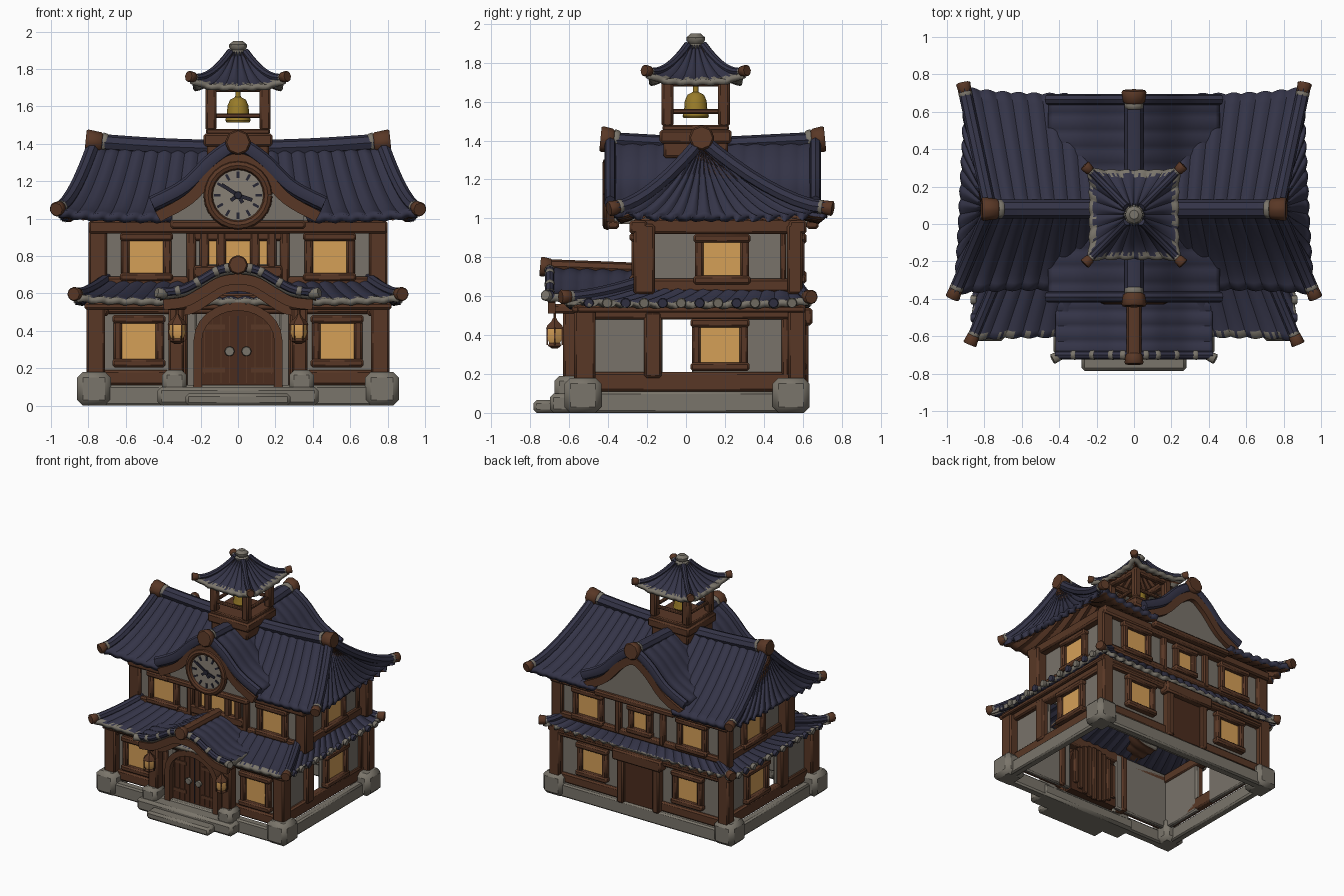
import bpy, bmesh, math, random
from mathutils import Vector as V, Matrix

if "Cube" in bpy.data.objects:
    bpy.data.objects.remove(bpy.data.objects["Cube"])

random.seed(4)

def mat(name, r, g, b):
    m = bpy.data.materials.new(name)
    m.diffuse_color = [(c / 255) ** 2.2 for c in (r, g, b)] + [1]
    m.use_nodes = True
    m.node_tree.nodes["Principled BSDF"].inputs["Base Color"].default_value = m.diffuse_color
    return m

WOOD, DARK = mat("wood", 89, 58, 42), mat("dark wood", 76, 48, 35)
PLASTER, STONE = mat("plaster", 120, 114, 105), mat("stone", 121, 116, 106)
ROOF, GLOW = mat("roof tile", 55, 55, 73), mat("window glow", 212, 158, 88)
GOLD, FACE = mat("bell gold", 150, 122, 45), mat("clock face", 134, 127, 116)
INK = mat("clock ink", 42, 42, 54)
X, Y, Z = V((1, 0, 0)), V((0, 1, 0)), V((0, 0, 1))

def finish(name, bm, mats):
    me = bpy.data.meshes.new(name)
    bm.to_mesh(me)
    bm.free()
    ob = bpy.data.objects.new(name, me)
    bpy.context.scene.collection.objects.link(ob)
    for m in mats:
        me.materials.append(m)
    return ob

def box(name, c, s, m, rot=0.0, b=0.012, tilt=0.0):
    bm = bmesh.new()
    mx = Matrix.Rotation(rot, 4, 'Z') @ Matrix.Translation(c) @ Matrix.Rotation(tilt, 4, 'Y') @ Matrix.Diagonal((*s, 1))
    bmesh.ops.create_cube(bm, size=1, matrix=mx)
    if min(s) > 0.02:
        bmesh.ops.bevel(bm, geom=bm.edges[:], offset=min(b, min(s) * .25), segments=1, affect='EDGES')
    return finish(name, bm, [m])

def span(name, x0, x1, y0, y1, z0, z1, m, b=0.012):
    return box(name, ((x0 + x1) / 2, (y0 + y1) / 2, (z0 + z1) / 2), (abs(x1 - x0), y1 - y0, z1 - z0), m, b=b)

def knob(name, p, axis, r, length, m=WOOD, n=8):
    bm = bmesh.new()
    mx = Matrix.Translation(p) @ V(axis).to_track_quat('Z', 'Y').to_matrix().to_4x4()
    bmesh.ops.create_cone(bm, cap_ends=True, segments=n, radius1=r * .85, radius2=r, depth=length, matrix=mx)
    bmesh.ops.bevel(bm, geom=bm.edges[:], offset=min(r, length) * .15, segments=1, affect='EDGES')
    return finish(name, bm, [m])

def skin(bm, rings):
    n = len(rings[0])
    for a, b in zip(rings, rings[1:]):
        for k in range(n):
            bm.faces.new((a[k], a[(k + 1) % n], b[(k + 1) % n], b[k]))
    bm.faces.new(rings[0])
    bm.faces.new(rings[-1])
    bmesh.ops.recalc_face_normals(bm, faces=bm.faces[:])

def sweep(name, pts, rx, rz, m, n=8, ref=Z):
    bm, rings, pts = bmesh.new(), [], [V(p) for p in pts]
    k, off = (1.414, math.pi / 4) if n == 4 else (1, 0)
    for i, p in enumerate(pts):
        t = (pts[min(i + 1, len(pts) - 1)] - pts[max(i - 1, 0)]).normalized()
        side = t.cross(ref).normalized()
        up = side.cross(t)
        angs = [off + 2 * math.pi * j / n for j in range(n)]
        rings.append([bm.verts.new(p + side * rx * k * math.cos(a) + up * rz * k * math.sin(a)) for a in angs])
    skin(bm, rings)
    return finish(name, bm, [m])

def lathe(name, prof, c, m, n=16):
    bm = bmesh.new()
    rings = [[bm.verts.new((c[0] + r * math.cos(2 * math.pi * j / n), c[1] + r * math.sin(2 * math.pi * j / n), c[2] + z))
              for j in range(n)] for r, z in prof]
    skin(bm, rings)
    return finish(name, bm, [m])

def prism(name, pts, y0, y1, m):
    bm = bmesh.new()
    skin(bm, [[bm.verts.new((x, y, z)) for x, z in pts] for y in (y0, y1)])
    return finish(name, bm, [m])

# Tile sheet: worn edge in the third material beyond "edge", optional gap
def sheet(name, P, nu, nv, thick, mats, edge=2, gap=0):
    bm = bmesh.new()
    g = [[bm.verts.new(P(i / nu, j / nv)) for j in range(nv + 1)] for i in range(nu + 1)]
    for i in range(nu):
        wear = edge + random.uniform(-.08, .12)
        for j in range(nv):
            if abs(g[i][j].co.x) < gap and j / nv > .6:
                continue
            f = bm.faces.new((g[i][j], g[i + 1][j], g[i + 1][j + 1], g[i][j + 1]))
            f.material_index = 2 if (j + .5) / nv > wear else 0
    bm.normal_update()
    if sum(f.normal.z for f in bm.faces) < 0:
        bmesh.ops.reverse_faces(bm, faces=bm.faces[:])
    ob = finish(name, bm, mats)
    md = ob.modifiers.new("thickness", 'SOLIDIFY')
    md.thickness, md.offset, md.material_offset, md.material_offset_rim = thick, -1, 1, 2
    return ob

def smooth(pts, n=5):
    pts, out = [V(p) for p in pts], []
    for i in range(len(pts) - 1):
        a, b, c, d = pts[max(i - 1, 0)], pts[i], pts[i + 1], pts[min(i + 2, len(pts) - 1)]
        for k in range(n):
            t = k / n
            out.append(.5 * (2 * b + (c - a) * t + (2 * a - 5 * b + 4 * c - d) * t ** 2 + (3 * b - a - 3 * c + d) * t ** 3))
    return out + [pts[-1]]

def mirrored(half):
    return smooth([(-x, z) for x, z in half[:0:-1]] + list(half))

# Concave roof slopes with upturned corners, ribs and hip ridges
def slope_pt(t, e, v, c, p, lift, bow):
    q = t + (e - t) * v * (1 + bow * c)
    q.z = t.z + (e.z - t.z) * (1 - (1 - v) ** p) + lift * c * v * v
    return q

def hip_roof(name, tops, eaves, ribs, p, lift, bow, amp, thick, mats, hip_r, knob_r, edge=2, gap=0):
    tops, eaves = [V(t) for t in tops], [V(e) for e in eaves]
    for i in range(4):
        t0, t1, e0, e1 = tops[i], tops[(i + 1) % 4], eaves[i], eaves[(i + 1) % 4]
        out = (e0 + e1 - t0 - t1) * V((1, 1, 0))
        d = (out.normalized() + Z) * .7
        def P(u, v):
            q = slope_pt(t0.lerp(t1, u), e0.lerp(e1, u), v, abs(2 * u - 1) ** 5, p, lift, bow)
            return q + d * amp * abs(math.sin(math.pi * ribs[i] * u))
        sheet(f"{name}_slope", P, ribs[i] * 6, 10, thick, mats, edge, gap)
        pts = [slope_pt(t0, e0, k / 8, 1, p, lift, bow) + Z * hip_r * .4 for k in range(9)]
        sweep(f"{name}_hip", pts, hip_r, hip_r, ROOF)
        ax = (pts[-1] - pts[-2]).normalized()
        knob(f"{name}_hip_collar", pts[-1] - ax * knob_r * .9, ax, hip_r * 1.12, knob_r * .7, STONE)
        knob(f"{name}_corner_knob", pts[-1], ax, knob_r, knob_r * 1.4)

def gable_roof(name, half, y0, y1, ribs, mats, rise=0, thick=.04):
    prof = mirrored(half)
    n = len(prof) - 1
    def P(u, v):
        x, z = prof[round(v * n)]
        return (x, y0 + (y1 - y0) * u, z + rise * (1 - u) + .01 * abs(math.sin(math.pi * ribs * u)))
    sheet(name, P, ribs * 6, n, thick, mats)

def edge_band(name, half, y, dz, rx, ry, m, k=1.0, n=4):
    sweep(name, [(x * k, y, z + dz) for x, z in mirrored(half)], rx, ry, m, n, Y)

def window(name, u, d, z, w, h, rot, f=.045):
    box(f"{name}_glow", (u, -d - .008, z), (w, .008, h), GLOW, rot)
    for s in (-1, 1):
        box(f"{name}_jamb", (u + s * (w + f) / 2, -d - .015, z), (f, .05, h + f), WOOD, rot)
        box(f"{name}_rail", (u, -d - .02, z + s * (h + f) / 2), (w + 2.3 * f, .06, f), WOOD, rot)

# Stone foundation ring, corner blocks and front steps
span("front_footing", -.8, .8, -.6, -.53, 0, .11, STONE)
span("back_footing", -.8, .8, .54, .61, 0, .11, STONE)
span("porch_platform", -.43, .43, -.7, -.52, 0, .1, STONE, .02)
span("front_step", -.28, .28, -.785, -.66, 0, .065, STONE, .02)
for s in (-1, 1):
    span("side_footing", s * .745, s * .81, -.5, .55, 0, .11, STONE)
    for y in (-.53, .54):
        box("corner_block", (s * .77, y, .09), (.18, .19, .18), STONE, b=.03)
    box("porch_post_base", (s * .34, -.6, .12), (.13, .15, .14), STONE, b=.025)

# Ground floor walls (hollow, with a side opening) and timbers
for s in (-1, 1):
    span("front_wall", s * .22, s * .74, -.51, -.47, .1, .56, PLASTER)
    span("back_wall", s * .14, s * .74, .53, .57, .1, .56, PLASTER)
    span("side_wall_front", s * .7, s * .74, -.5, -.12, .1, .56, PLASTER)
    span("side_wall_back", s * .7, s * .74, .03, .56, .1, .56, PLASTER)
    span("side_sill", s * .7, s * .765, -.5, .56, .11, .21, WOOD)
    span("side_head_beam", s * .69, s * .775, -.56, .58, .48, .56, WOOD)
    for y, w in ((-.52, .11), (.57, .09)):
        box("ground_corner_post", (s * .76, y, .36), (.1, w, .42), WOOD)
    box("side_post", (s * .745, -.17, .35), (.07, .09, .34), WOOD)
    box("side_back_post", (s * .735, .51, .35), (.06, .04, .34), WOOD)
    window("ground_side_window", s * .175, .74, .35, .2, .18, s * math.pi / 2)
    window("ground_front_window", s * .53, .51, .345, .18, .19, 0)
    window("ground_back_window", s * .43, .57, .35, .18, .18, math.pi)
    span("front_sill", s * .3, s * .76, -.54, -.48, .11, .19, WOOD)
    span("front_inner_post", s * .27, s * .33, -.55, -.46, .1, .56, WOOD)
span("front_head_beam", -.8, .8, -.55, -.47, .49, .56, WOOD)
span("back_sill", -.76, .76, .53, .59, .11, .19, WOOD)
span("back_head_beam", -.8, .8, .53, .61, .49, .56, WOOD)

# Back door with canopy
span("back_door", -.15, .15, .53, .6, .1, .5, DARK)
for s in (-1, 1):
    span("back_door_post", s * .13, s * .19, .54, .63, .1, .5, WOOD)
span("back_door_canopy", -.22, .22, .55, .65, .45, .54, WOOD)

# Arched front door
arc = [(.215 * math.cos(a * math.pi / 12), .35 + .18 * math.sin(a * math.pi / 12)) for a in range(13)]
outline = [(.215, .1)] + arc + [(-.215, .1)]
prism("front_door", outline, -.56, -.47, DARK)
sweep("door_arch_frame", [(x, -.57, z) for x, z in outline], .022, .035, WOOD, 4, Y)
span("door_lintel_fill", -.3, .3, -.54, -.47, .5, .6, WOOD)
for i in range(-4, 5):
    box("door_plank_groove", (i * .045, -.562, .3), (.005, .006, .36 if abs(i) < 4 else .26), INK if i == 0 else WOOD)
    box("door_inner_plank", (i * .045, -.46, .3), (.04, .025, .44 - .01 * i * i), WOOD)
for s in (-1, 1):
    for z in (.19, .42):
        box("door_hinge_strap", (s * .13, -.564, z), (.12, .008, .025), WOOD)
    knob("door_handle", (s * .045, -.57, .29), (0, -1, 0), .028, .025, STONE)

# Porch posts and hanging lanterns
for s in (-1, 1):
    box("porch_post", (s * .33, -.59, .36), (.085, .085, .38), WOOD)
    box("porch_bracket", (s * .33, -.62, .535), (.11, .16, .05), WOOD)
    c = (s * .325, -.675, .33)
    lathe("lantern_glass", [(.03, .025), (.047, .06), (.04, .105)], c, GLOW, 6)
    lathe("lantern_cap", [(.052, .1), (.045, .118), (.02, .14), (.008, .16), (.008, .22)], c, WOOD, 6)
    lathe("lantern_base", [(.015, 0), (.04, .015), (.032, .03)], c, WOOD, 6)
    for k in range(6):
        a = k * math.pi / 3
        box("lantern_bar", (c[0] + .045 * math.cos(a), c[1] + .045 * math.sin(a), .395), (.007, .007, .09), WOOD)

# Lower skirt roof
hip_roof("lower_roof", [(-.7, -.22, .67), (.7, -.22, .67), (.7, .57, .65), (-.7, .57, .65)],
         [(-.86, -.6, .565), (.86, -.6, .565), (.84, .63, .565), (-.84, .63, .565)],
         (20, 14, 20, 14), 1.3, .02, .05, .014, .035, [ROOF, ROOF, STONE], .03, .04, .95)
for s in (-1, 1):
    span("lower_side_eave_beam", s * .78, s * .82, -.56, .6, .515, .55, WOOD)
    for i in range(12):
        knob("tile_end", (s * .855, -.5 + i * .095, .567), (s, 0, -.2), .028, .03, STONE if i % 2 else ROOF)
span("lower_front_eave_beam", -.82, .82, -.585, -.55, .515, .55, WOOD)
span("lower_back_eave_beam", -.82, .82, .58, .615, .515, .55, WOOD)

# Curved porch roof
PORCH = [(0, .725), (.1, .71), (.2, .655), (.3, .605), (.42, .59)]
gable_roof("porch_roof", PORCH, -.71, -.22, 6, [ROOF, WOOD, STONE], .015)
edge_band("porch_edge_tile", PORCH, -.7, .015, .024, .024, ROOF, n=8)
edge_band("porch_bargeboard", PORCH, -.69, -.05, .028, .02, WOOD, .95)
edge_band("porch_inner_arch", PORCH, -.6, -.08, .035, .02, WOOD, .85)
sweep("porch_ridge", [(0, -.71, .755), (0, -.45, .745), (0, -.2, .735)], .04, .035, WOOD)
knob("porch_ridge_knob", (0, -.72, .75), (0, -1, .1), .055, .06)
path = mirrored(PORCH)
for i in (4, 9, 14, 17, 23, 26, 31, 36):
    p, q = V((path[i].x, -.7, path[i].y + .015)), V((path[i + 1].x, -.7, path[i + 1].y + .015))
    knob("porch_edge_collar", p, q - p, .029, .03, STONE)
for s in (-1, 1):
    knob("porch_corner_knob", (s * .41, -.71, .6), (s, -.5, .2), .03, .06, STONE)

# Upper floor
for s in (-1, 1):
    span("upper_side_wall", s * .68, s * .72, -.22, .57, .58, 1.02, PLASTER)
    for y, w in ((-.215, .11), (.56, .08)):
        box("upper_corner_post", (s * .75, y, .79), (.1, w, .36), WOOD)
    span("upper_side_sill", s * .68, s * .75, -.2, .57, .62, .69, WOOD)
    span("upper_side_head", s * .68, s * .78, -.27, .61, .92, 1.0, WOOD)
    box("upper_side_stud", (s * .725, .5, .8), (.03, .03, .26), WOOD)
    window("upper_side_window", s * .185, .72, .79, .19, .17, s * math.pi / 2)
    window("upper_front_window", s * .49, .24, .795, .18, .17, 0)
    window("upper_back_window", s * .47, .57, .795, .18, .17, math.pi)
    box("upper_front_stud", (s * .25, -.25, .8), (.05, .05, .3), WOOD)
    box("upper_back_stud", (s * .2, .58, .8), (.05, .05, .3), WOOD)
    box("centre_glow_side", (s * .135, -.247, .82), (.04, .008, .13), GLOW)
    for x in (.09, .18):
        box("centre_slat", (s * x, -.255, .81), (.05, .04, .26), WOOD)
span("upper_front_wall", -.72, .72, -.24, -.2, .58, 1.02, PLASTER)
span("upper_back_wall", -.72, .72, .53, .57, .58, 1.02, PLASTER)
box("centre_glow", (0, -.247, .82), (.14, .008, .13), GLOW)
span("centre_sill", -.24, .24, -.28, -.22, .68, .75, WOOD)
span("centre_head", -.24, .24, -.27, -.22, .88, .94, WOOD)
span("upper_front_sill", -.76, .76, -.27, -.22, .64, .69, WOOD)
span("upper_back_sill", -.76, .76, .55, .6, .64, .69, WOOD)
span("upper_front_head", -.8, .8, -.29, -.2, .92, .99, WOOD)
span("upper_back_head", -.8, .8, .53, .62, .92, .99, WOOD)
window("upper_back_centre_window", 0, .57, .8, .12, .14, math.pi)

# Main roof with ridge
hip_roof("main_roof", [(-.77, .08, 1.39), (.77, .08, 1.39), (.77, .081, 1.39), (-.77, .081, 1.39)],
         [(-.95, -.345, 1.01), (.95, -.345, 1.01), (.9, .69, 1.01), (-.9, .69, 1.01)],
         (22, 13, 22, 13), 1.45, .03, .06, .016, .04, [ROOF, WOOD, ROOF], .036, .042, gap=.34)
sweep("main_ridge", smooth([(-.77, .08, 1.41), (-.4, .08, 1.385), (0, .08, 1.375), (.4, .08, 1.385), (.77, .08, 1.41)]), .05, .045, ROOF)
for s in (-1, 1):
    knob("main_ridge_knob", (s * .77, .08, 1.41), (s, 0, .1), .068, .09)
    knob("main_ridge_collar", (s * .71, .08, 1.408), (s, 0, .1), .054, .03, STONE)

# Front and back gables
GABLE = [(0, 1.385), (.13, 1.315), (.28, 1.17), (.46, 1.075)]
gable_roof("cross_gable_roof", GABLE, -.41, .675, 12, [ROOF, WOOD, ROOF])
sweep("gable_ridge", [(0, -.42, 1.405), (0, .1, 1.375), (0, .68, 1.405)], .05, .04, ROOF)
wall = [(x, z - .03) for x, z in mirrored(GABLE) if abs(x) < .36] + [(.35, .97), (-.35, .97)]
for nm, y, o in (("front", -.375, -1), ("back", .65, 1)):
    prism(f"{nm}_gable_wall", wall, min(y, y - o * .14), max(y, y - o * .14), PLASTER)
    edge_band(f"{nm}_gable_edge_tile", GABLE, y + o * .015, .005, .04, .03, ROOF, n=8)
    edge_band(f"{nm}_gable_bargeboard", GABLE, y + o * .015, -.065, .03, .022, WOOD, .93)
    knob(f"{nm}_gable_knob", (0, y + o * .03, 1.405), (0, o, .1), .072, .07)
    knob(f"{nm}_gable_collar", (0, y - o * .02, 1.405), (0, o, .1), .055, .03, STONE)
    span(f"{nm}_gable_tie_beam", -.36, .36, y - .03, y + .03, .945, .99, WOOD)

# Clock
def ring(r, n=24):
    return [(r * math.cos(2 * math.pi * k / n), 1.125 + r * math.sin(2 * math.pi * k / n)) for k in range(n)]
prism("clock_face", ring(.16), -.405, -.37, FACE)
rim = ring(.16)
sweep("clock_rim", [(x, -.405, z) for x, z in rim + rim[:1]], .025, .025, WOOD, 8, Y)
for k in range(12):
    a = k * math.pi / 6
    box("hour_mark", (.11 * math.sin(a), -.408, 1.125 + .11 * math.cos(a)), (.014, .006, .035), INK, tilt=a)
for a, l in ((-1.0, .11), (1.9, .085), (2.6, .05), (-2.2, .05)):
    box("clock_hand", (.45 * l * math.sin(a), -.411, 1.125 + .45 * l * math.cos(a)), (.02, .008, l), INK, tilt=a)
knob("clock_hub", (0, -.41, 1.125), (0, -1, 0), .022, .015, INK)

# Belfry with bell
CY = .05
box("belfry_base", (0, CY, 1.42), (.37, .37, .07), WOOD)
box("belfry_skirt", (0, CY, 1.37), (.33, .33, .12), WOOD)
box("belfry_floor", (0, CY, 1.465), (.34, .34, .03), WOOD)
for i in range(4):
    a = i * math.pi / 2
    dx, dy = math.cos(a), math.sin(a)
    sx, sy = (1, 1, -1, -1)[i], (1, -1, -1, 1)[i]
    box("belfry_post", (sx * .145, CY + sy * .145, 1.59), (.06, .06, .24), WOOD)
    box("belfry_top_beam", (dx * .145, CY + dy * .145, 1.7), (.05 + .3 * abs(dy), .05 + .3 * abs(dx), .045), WOOD)
    box("belfry_rail", (dx * .145, CY + dy * .145, 1.55), (.025 + .24 * abs(dy), .025 + .24 * abs(dx), .025), WOOD)
lathe("bell", [(.062, -.07), (.068, -.06), (.06, -.03), (.056, .02), (.042, .05), (.015, .065), (.012, .12)], (0, CY, 1.585), GOLD)
sq = lambda r, z: [(-r, CY - r, z), (r, CY - r, z), (r, CY + r, z), (-r, CY + r, z)]
hip_roof("belfry_roof", sq(.04, 1.885), sq(.235, 1.71), (6, 6, 6, 6), 1.7, .04, .07, .01, .03,
         [ROOF, WOOD, STONE], .02, .032, .84)
lathe("finial", [(.05, 0), (.055, .02), (.035, .035), (.048, .05), (.048, .065), (.025, .085)], (0, CY, 1.865), STONE, 8)

# Smooth shading that keeps corners sharp
bpy.ops.object.select_all(action='SELECT')
bpy.context.view_layer.objects.active = bpy.context.scene.objects[0]
bpy.ops.object.shade_smooth_by_angle(angle=math.radians(40))
